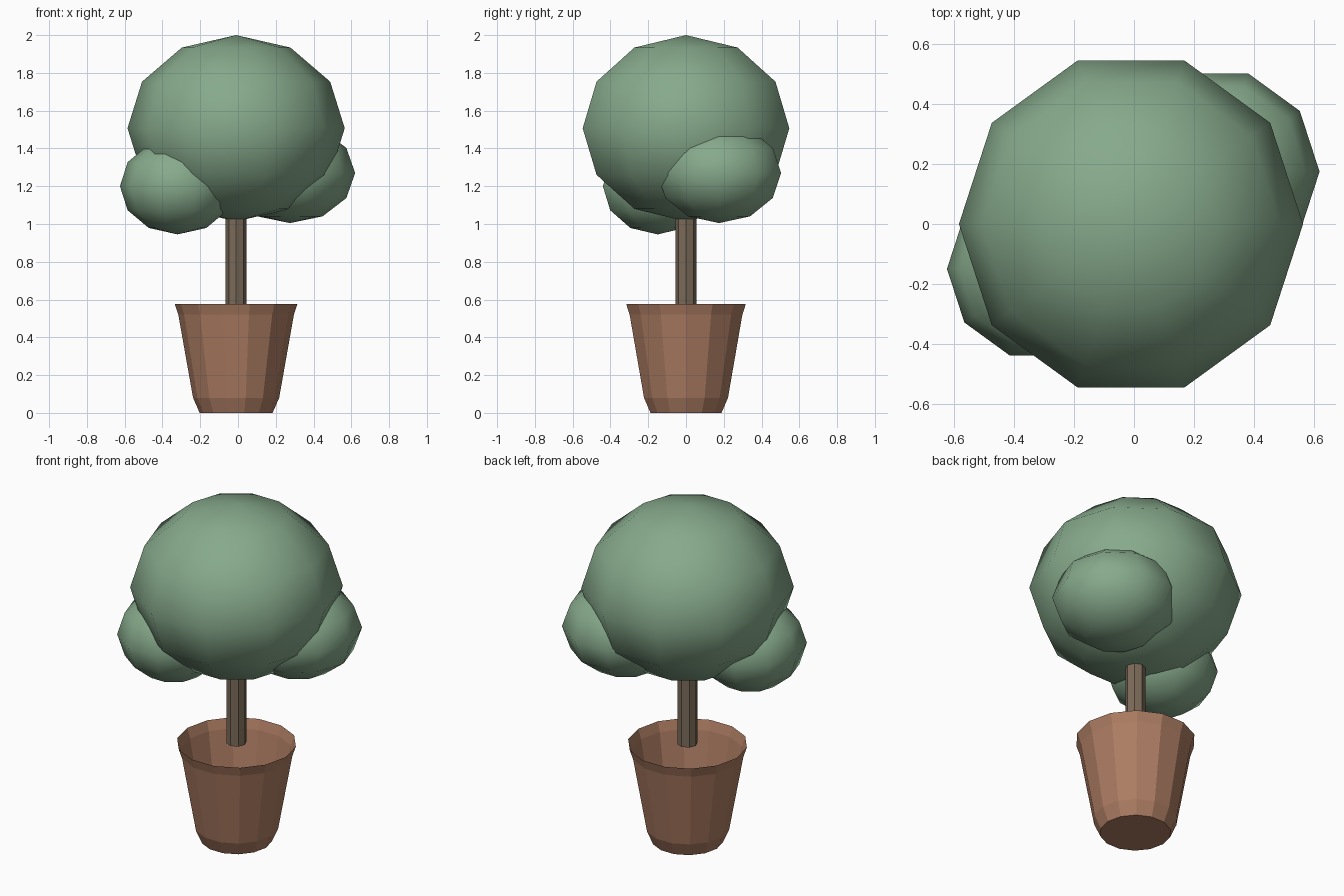
import bpy, bmesh
from math import sin, cos, pi

if "Cube" in bpy.data.objects:
    bpy.data.objects.remove(bpy.data.objects["Cube"])


def material(name, rgb):
    m = bpy.data.materials.new(name)
    m.diffuse_color = (*rgb, 1)
    m.use_nodes = True
    m.node_tree.nodes["Principled BSDF"].inputs["Base Color"].default_value = m.diffuse_color
    return m


def lathe(name, profile, sides, centre, mat, smooth=False, cap_bottom=False, cap_top=False):
    """Revolve an upward (radius, z) profile; a zero radius becomes one pole point."""
    bm = bmesh.new()
    cx, cy, cz = centre
    rings = []
    for r, z in profile:
        count = sides if r > 1e-6 else 1
        rings.append([bm.verts.new((cx + r * cos(2 * pi * i / sides),
                                    cy + r * sin(2 * pi * i / sides), cz + z))
                      for i in range(count)])
    for a, b in zip(rings, rings[1:]):
        for i in range(sides):
            j = (i + 1) % sides
            corners = [a[i % len(a)], a[j % len(a)], b[j % len(b)], b[i % len(b)]]
            bm.faces.new(list(dict.fromkeys(corners)))
    if cap_bottom:
        bm.faces.new(rings[0][::-1])
    if cap_top:
        bm.faces.new(rings[-1])
    for f in bm.faces:
        f.smooth = smooth
    mesh = bpy.data.meshes.new(name)
    bm.to_mesh(mesh)
    bm.free()
    mesh.materials.append(mat)
    obj = bpy.data.objects.new(name, mesh)
    bpy.context.collection.objects.link(obj)
    return obj


def leaf_ball(name, centre, radius, half_height):
    rings = 6
    profile = [(radius * sin(pi * k / rings), -half_height * cos(pi * k / rings))
               for k in range(rings + 1)]
    return lathe(name, profile, 10, centre, leaf, smooth=True)


leaf = material("leaf_green", (0.24, 0.40, 0.26))
bark = material("bark_brown", (0.20, 0.145, 0.10))
clay = material("terracotta", (0.42, 0.205, 0.125))

AXIS_X = -0.01

# Open, thin-walled pot with a flared rim
lathe("pot", [(0.193, 0), (0.228, 0.08), (0.306, 0.52), (0.325, 0.577)],
      14, (AXIS_X, 0, 0), clay, cap_bottom=True)

# Trunk from rim level into the crown
lathe("trunk", [(0.055, 0.577), (0.055, 1.12)], 8, (AXIS_X, 0, 0), bark,
      cap_bottom=True, cap_top=True)

# Large crown and two side clumps
leaf_ball("crown", (AXIS_X, 0, 1.507), 0.575, 0.493)
leaf_ball("left_clump", (-0.32, -0.15, 1.20), 0.305, 0.255)
leaf_ball("right_clump", (0.275, 0.175, 1.27), 0.345, 0.265)
